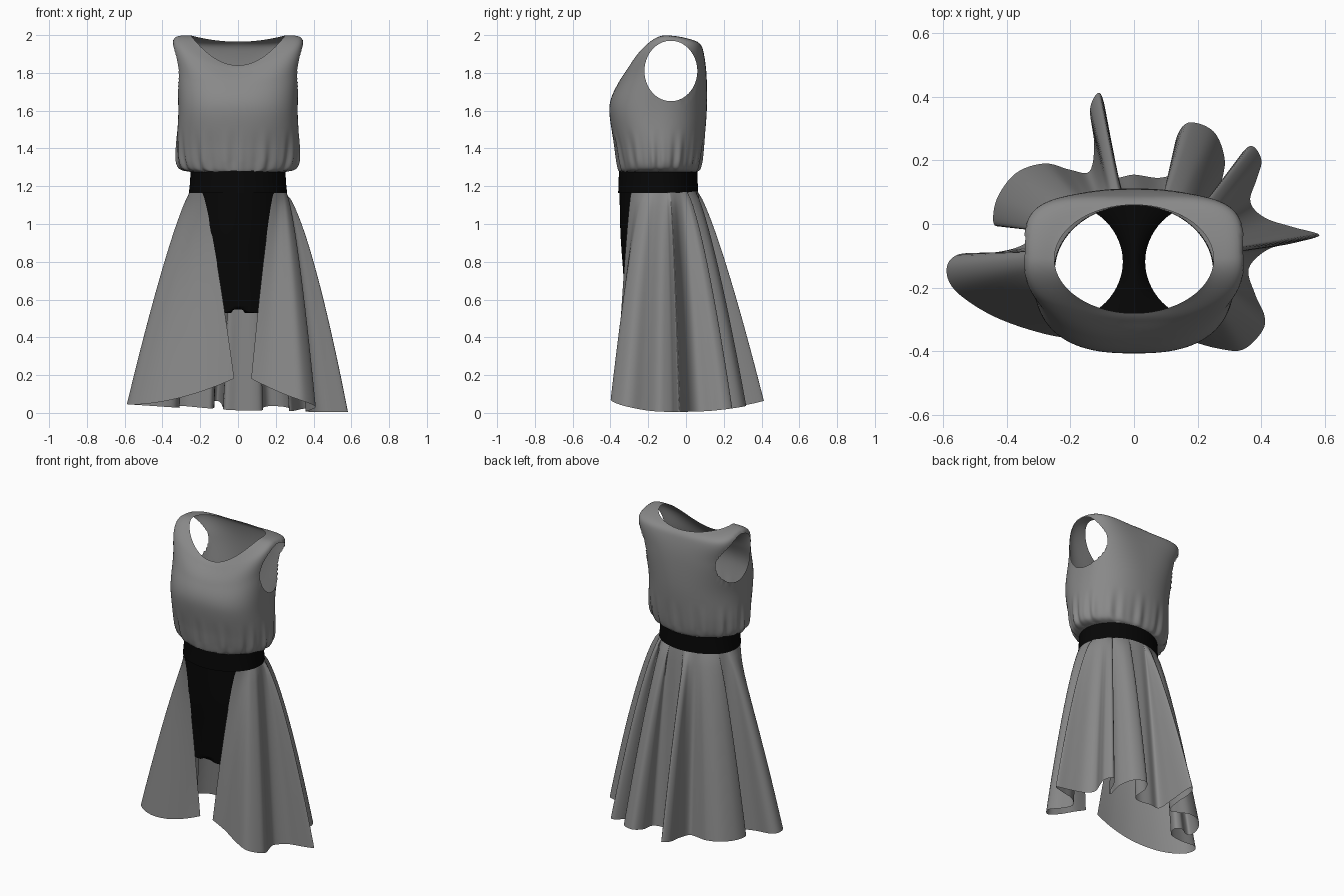
import bpy, bmesh, math
from math import sin, cos, pi

if "Cube" in bpy.data.objects:
    bpy.data.objects.remove(bpy.data.objects["Cube"])


def material(name, v):
    m = bpy.data.materials.new(name)
    m.diffuse_color = (v, v, v, 1)
    m.use_nodes = True
    m.node_tree.nodes["Principled BSDF"].inputs["Base Color"].default_value = m.diffuse_color
    return m


GREY = material("grey cloth", 0.25)
BLACK = material("black cloth", 0.002)


def spline(pts, steps):
    """Catmull-Rom curve through the points."""
    out = []
    p = [pts[0]] + list(pts) + [pts[-1]]
    for i in range(1, len(p) - 2):
        for s in range(steps):
            t = s / steps
            out.append(tuple(
                0.5 * (2 * b + (c - a) * t + (2 * a - 5 * b + 4 * c - d) * t * t
                       + (3 * b - a - 3 * c + d) * t ** 3)
                for a, b, c, d in zip(p[i - 1], p[i], p[i + 1], p[i + 2])))
    out.append(tuple(pts[-1]))
    return out


def sheet(name, rows, mat, closed=False, edit=None):
    """Cloth surface through rows of points, listed from bottom to top."""
    bm = bmesh.new()
    vs = [[bm.verts.new(p) for p in r] for r in rows]
    n = len(rows[0])
    for r in range(len(rows) - 1):
        for c in range(n if closed else n - 1):
            d = (c + 1) % n
            bm.faces.new((vs[r][c], vs[r][d], vs[r + 1][d], vs[r + 1][c]))
    if edit:
        edit(bm)
    for f in bm.faces:
        f.smooth = True
    me = bpy.data.meshes.new(name)
    bm.to_mesh(me)
    bm.free()
    me.materials.append(mat)
    ob = bpy.data.objects.new(name, me)
    bpy.context.collection.objects.link(ob)
    return ob


def ring_point(phi, a, yf, yb, nf=2.0, nb=2.0):
    """Superellipse point; phi runs from the front over the right side."""
    s, c = sin(phi), cos(phi)
    n = nf if c > 0 else nb
    r = (abs(s) ** n + abs(c) ** n) ** (-1 / n)
    return a * r * s, (yf + yb) / 2 - (yb - yf) / 2 * r * c


# Bodice: half width, front y, back y, front and back squareness, z at front, side, back
RINGS = [(.250, -.352, .058, 2.0, 2.0, 1.275, 1.275, 1.275),
         (.312, -.360, .076, 2.0, 2.0, 1.30, 1.30, 1.30),
         (.325, -.376, .092, 2.2, 2.1, 1.40, 1.40, 1.40),
         (.316, -.406, .110, 2.6, 2.3, 1.61, 1.60, 1.60),
         (.325, -.365, .108, 2.5, 3.0, 1.735, 1.80, 1.80),
         (.342, -.305, .088, 2.5, 4.0, 1.815, 1.975, 1.925),
         (.250, -.280, .060, 2.0, 2.0, 1.84, 1.998, 1.965)]
COLS = 200
columns = []
for i in range(COLS):
    phi = 2 * pi * i / COLS
    c = cos(phi)
    ctrl = []
    for a, yf, yb, nf, nb, zf, zs, zb in RINGS:
        x, y = ring_point(phi, a, yf, yb, nf, nb)
        ctrl.append((x, y, zs + ((zf if c > 0 else zb) - zs) * c * c))
    col = []
    for x, y, z in spline(ctrl, 9):
        # gathers above the belt
        g = max(0, 1 - abs(z - 1.33) / 0.17) if z > 1.28 else 0
        k = 1 + 0.018 * g * (sin(19 * phi) + 0.6 * sin(31 * phi + 1))
        col.append((x * k, -.14 + (y + .14) * k, min(z, 2.0)))
    columns.append(col)


def cut_armholes(bm):
    yc, zc, ry, rz = -.08, 1.81, .14, .16

    def rho(p):
        return math.hypot((p.y - yc) / ry, (p.z - zc) / rz)
    gone = [f for f in bm.faces
            if abs(f.calc_center_median().x) > .2 and rho(f.calc_center_median()) < 1]
    rim = {v for f in gone for v in f.verts}
    bmesh.ops.delete(bm, geom=gone, context='FACES')
    for v in rim:
        if v.is_valid and v.is_boundary:
            k = rho(v.co)
            v.co.y = yc + (v.co.y - yc) / k
            v.co.z = zc + (v.co.z - zc) / k


sheet("bodice", list(zip(*columns)), GREY, True, cut_armholes)


# Belt and shorts are plain tubes
def tube(name, sections, hem=None):
    rows = []
    for k, (z, a, yf, yb) in enumerate(sections):
        row = []
        for i in range(96):
            x, y = ring_point(2 * pi * i / 96, a, yf, yb)
            row.append((x, y, z + (hem(x) if hem and k == 0 else 0)))
        rows.append(row)
    sheet(name, rows, BLACK, True)


tube("belt", [(1.165, .260, -.359, .064), (1.22, .254, -.357, .062),
              (1.282, .251, -.355, .060)])
tube("shorts", spline([(.53, .27, -.32, .083), (.75, .268, -.333, .085),
                       (.95, .256, -.347, .078), (1.18, .248, -.352, .058)], 8),
     lambda x: .03 * math.exp(-(x / .035) ** 2))

# Crotch strip between the two leg openings
rows = []
for j in range(25):
    v = j / 24
    w = .035 + .12 * abs(2 * v - 1) ** 2
    row = []
    for i in range(13):
        q = i / 6 - 1
        h = .2015 * math.sqrt(1 - (q * w / .27) ** 2)
        row.append((q * w, -.1185 + h * (2 * v - 1), .56 - .03 * q * q))
    rows.append(row)
sheet("shorts_crotch", rows, BLACK)

# Skirt: hem outline from the right front edge, round the back, to the left front edge
HEM = [(.07, -.365), (.16, -.365), (.26, -.39), (.34, -.395), (.40, -.34), (.41, -.29),
       (.38, -.22), (.36, -.14), (.42, -.08), (.50, -.06), (.582, -.035), (.50, -.01),
       (.41, .02), (.365, .07), (.385, .14), (.40, .20), (.37, .245), (.33, .21),
       (.29, .12), (.27, .11), (.285, .20), (.25, .29), (.17, .318), (.13, .26),
       (.13, .17), (.08, .145), (0, .155), (-.07, .15), (-.08, .25), (-.09, .36),
       (-.11, .412), (-.138, .36), (-.125, .25), (-.14, .165), (-.20, .17),
       (-.28, .19), (-.37, .16), (-.43, .08), (-.44, 0), (-.40, 0), (-.35, .03),
       (-.31, .01), (-.34, -.06), (-.44, -.09), (-.55, -.095), (-.588, -.14),
       (-.56, -.21), (-.44, -.29), (-.28, -.345), (-.14, -.365), (-.02, -.365)]
hem = spline(HEM, 6)
arc = [0]
for p, q in zip(hem, hem[1:]):
    arc.append(arc[-1] + math.dist(p, q))
turn = [(math.atan2(y + .12, x) + pi / 2) % (2 * pi) for x, y in hem]
columns = []
for (x, y), s, a in zip(hem, arc, turn):
    u = .4 * s / arc[-1] + .6 * (a - turn[0]) / (turn[-1] - turn[0])
    phi = .836 + u * (2 * pi - 1.672)
    wx, wy = ring_point(phi, .256, -.36, .064)
    edge = min(s, arc[-1] - s)
    hz = .006 + .175 * max(0, 1 - edge / .6) ** 1.8 \
        + .04 * max(0, -x / .59) + .05 * max(0, y / .41) ** 2
    k = .80 - .12 * max(0, min(1, x / .5))
    col = []
    for j in range(29):
        t = 1 - j / 28
        g = t ** k
        col.append((wx + (x - wx) * g, wy + (y - wy) * g, 1.172 + (hz - 1.172) * t))
    columns.append(col)
sheet("skirt", list(zip(*columns)), GREY)
